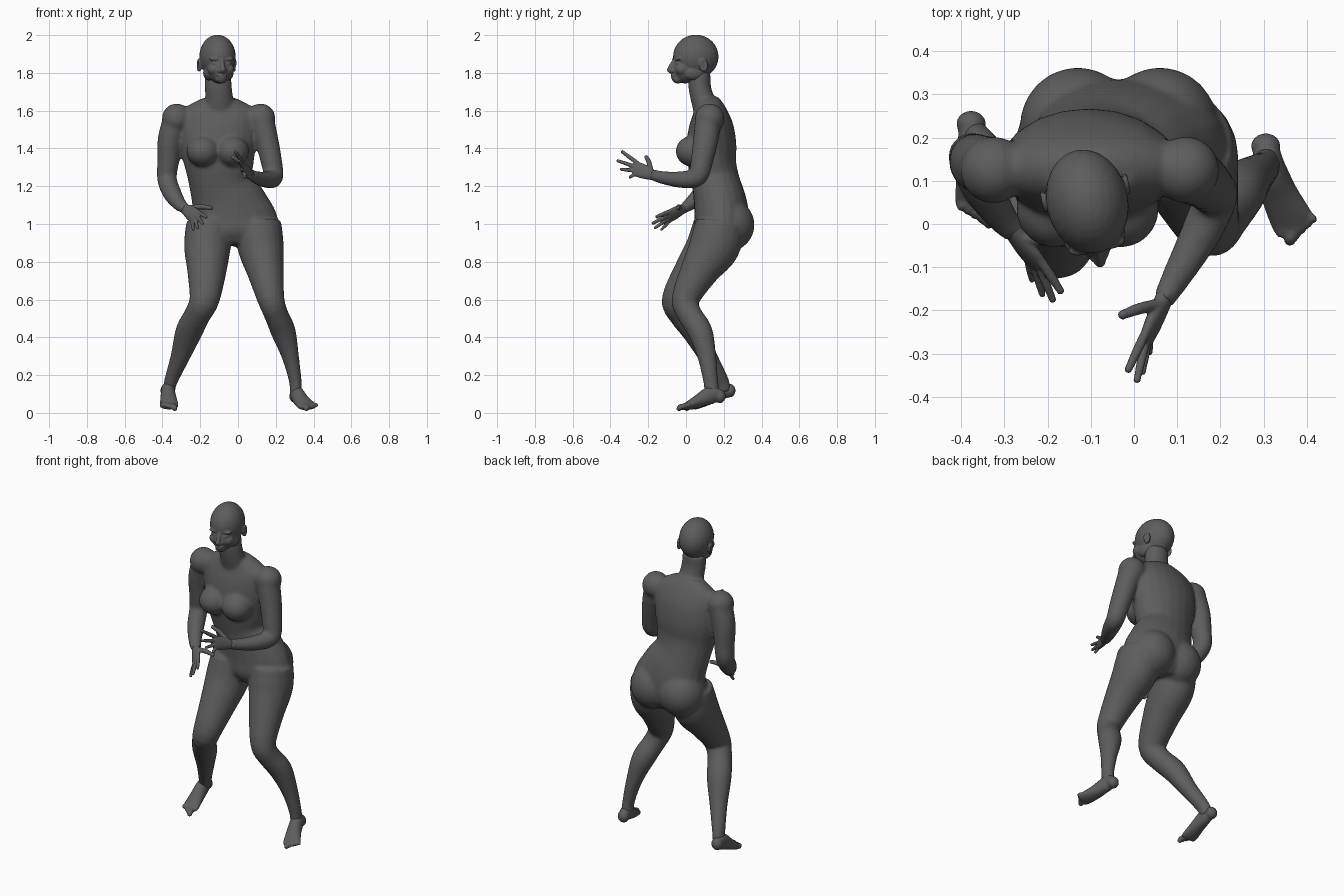
import bpy, bmesh, math
from mathutils import Vector, Matrix

cube = bpy.data.objects.get("Cube")
if cube:
    bpy.data.objects.remove(cube, do_unlink=True)

GREY = (0.11, 0.11, 0.11, 1)
skin = bpy.data.materials.new("dark_grey")
skin.use_nodes = True
skin.diffuse_color = GREY
skin.node_tree.nodes["Principled BSDF"].inputs["Base Color"].default_value = GREY


def spline(points, steps=4):
    """Catmull-Rom through tuples of position and radii."""
    rows = [Vector(p) for p in points]
    rows = [rows[0] * 2 - rows[1]] + rows + [rows[-1] * 2 - rows[-2]]
    out = []
    for a, b, c, d in zip(rows, rows[1:], rows[2:], rows[3:]):
        for k in range(steps):
            t = k / steps
            out.append(0.5 * (2 * b + (c - a) * t + (2 * a - 5 * b + 4 * c - d) * t * t
                              + (3 * b - a - 3 * c + d) * t ** 3))
    return out + [rows[-2]]


def tube(bm, points, side=(1, 0, 0), sides=20):
    """Closed loft; each point is x, y, z, radius along side, radius across."""
    rows = spline(points)
    rings = []
    for i, row in enumerate(rows):
        centre = row.to_3d() if len(row) == 3 else Vector(row[:3])
        ahead, behind = rows[min(i + 1, len(rows) - 1)], rows[max(i - 1, 0)]
        along = (Vector(ahead[:3]) - Vector(behind[:3])).normalized()
        u = Vector(side)
        u = (u - along * u.dot(along)).normalized()
        v = along.cross(u)
        rings.append([bm.verts.new(centre + u * row[3] * math.cos(a) + v * row[4] * math.sin(a))
                      for a in (2 * math.pi * k / sides for k in range(sides))])
    for low, high in zip(rings, rings[1:]):
        for k in range(sides):
            n = (k + 1) % sides
            bm.faces.new((low[k], low[n], high[n], high[k]))
    bm.faces.new(rings[0][::-1])
    bm.faces.new(rings[-1])


def blob(bm, centre, radii):
    matrix = Matrix.Translation(centre) @ Matrix.Diagonal((*radii, 1))
    bmesh.ops.create_uvsphere(bm, u_segments=24, v_segments=16, radius=1, matrix=matrix)


def finger(bm, base, tip, radius, bend=(0, 0, 0)):
    base, tip = Vector(base), Vector(tip)
    middle = (base + tip) / 2 + Vector(bend)
    along = (tip - base).normalized()
    side = along.orthogonal()
    tube(bm, [(*base, radius, radius), (*middle, radius, radius),
              (*(tip - along * radius), radius * 0.8, radius * 0.8)], side, 12)
    blob(bm, tip - along * radius, [radius * 0.85] * 3)


def finish(name, bm, voxel, smooth):
    """Fuse overlapping pieces into one smooth skin."""
    mesh = bpy.data.meshes.new(name)
    bmesh.ops.recalc_face_normals(bm, faces=bm.faces)
    bm.to_mesh(mesh)
    bm.free()
    obj = bpy.data.objects.new(name, mesh)
    bpy.context.collection.objects.link(obj)
    remesh = obj.modifiers.new("fuse", 'REMESH')
    remesh.mode = 'VOXEL'
    remesh.voxel_size = voxel
    relax = obj.modifiers.new("relax", 'SMOOTH')
    relax.factor, relax.iterations = 0.5, smooth
    graph = bpy.context.evaluated_depsgraph_get()
    baked = bpy.data.meshes.new_from_object(obj.evaluated_get(graph))
    obj.modifiers.clear()
    obj.data = baked
    baked.name = name
    baked.materials.clear()
    baked.materials.append(skin)
    for poly in baked.polygons:
        poly.use_smooth = True
        poly.material_index = 0
    return obj


# Body: trunk and neck
body = bmesh.new()
tube(body, [(-.03, .18, .89, .17, .10), (-.028, .185, .95, .245, .14), (-.035, .19, 1.03, .238, .145),
            (-.055, .18, 1.12, .20, .14), (-.09, .158, 1.22, .17, .128), (-.10, .138, 1.32, .185, .128),
            (-.105, .135, 1.42, .205, .132), (-.10, .133, 1.52, .21, .118),
            (-.10, .125, 1.60, .20, .088), (-.10, .11, 1.66, .10, .06)])
tube(body, [(-.10, .11, 1.60, .085, .07), (-.10, .085, 1.67, .074, .062),
            (-.105, .072, 1.73, .072, .06), (-.107, .07, 1.80, .07, .06)])
# Chest, seat and shoulders
for x in (-.185, -.03):
    blob(body, (x, .035, 1.385), (.088, .09, .082))
for x in (-.13, .06):
    blob(body, (x, .225, .995), (.135, .138, .14))
for x in (-.325, .12):
    blob(body, (x, .125, 1.56), (.078, .078, .078))

# Arms, shoulder to wrist
tube(body, [(-.32, .13, 1.58, .07, .07), (-.36, .14, 1.45, .065, .068), (-.37, .15, 1.33, .058, .06),
            (-.376, .15, 1.24, .052, .054), (-.35, .085, 1.165, .05, .048),
            (-.31, .02, 1.105, .038, .035), (-.275, -.02, 1.078, .03, .024)])
tube(body, [(.115, .12, 1.58, .07, .07), (.15, .105, 1.45, .063, .067), (.175, .085, 1.34, .057, .06),
            (.188, .06, 1.25, .052, .052), (.155, -.02, 1.235, .047, .045),
            (.10, -.12, 1.245, .035, .035), (.066, -.18, 1.262, .025, .03)])

# Legs, hip to ankle
tube(body, [(.105, .18, 1.0, .125, .13), (.12, .15, .88, .123, .135), (.145, .07, .75, .098, .102),
            (.175, -.003, .60, .072, .074), (.203, .02, .52, .064, .066), (.24, .075, .43, .066, .066),
            (.277, .11, .30, .046, .05), (.303, .13, .17, .034, .04), (.307, .14, .09, .033, .04)])
tube(body, [(-.15, .17, 1.0, .125, .13), (-.162, .135, .88, .124, .135), (-.165, .04, .75, .104, .105),
            (-.178, -.053, .60, .08, .076), (-.215, -.025, .52, .07, .067), (-.26, .045, .43, .072, .066),
            (-.305, .115, .30, .052, .05), (-.355, .185, .17, .036, .042), (-.367, .2, .11, .033, .04)])
finish("body", body, .009, 10)

# Head, turned slightly to its left
head = bmesh.new()
blob(head, (0, .002, 1.886), (.095, .122, .116))
blob(head, (0, -.055, 1.822), (.07, .07, .078))
blob(head, (0, -.095, 1.768), (.032, .032, .024))
tube(head, [(0, -.108, 1.872, .009, .012), (0, -.126, 1.842, .011, .014), (0, -.139, 1.815, .015, .013),
            (0, -.12, 1.802, .014, .01)])
blob(head, (0, -.141, 1.816), (.013, .014, .012))
blob(head, (0, -.121, 1.786), (.027, .012, .007))
blob(head, (0, -.119, 1.774), (.023, .012, .007))
for s in (-1, 1):
    blob(head, (s * .036, -.102, 1.873), (.032, .016, .009))
    blob(head, (s * .034, -.101, 1.85), (.018, .014, .009))
    blob(head, (s * .042, -.082, 1.818), (.03, .034, .03))
    blob(head, (s * .016, -.122, 1.81), (.01, .014, .009))
    blob(head, (s * .05, -.02, 1.80), (.03, .06, .04))
    # Ear with a raised rim
    blob(head, (s * .093, .02, 1.838), (.009, .02, .032))
    rim = [(s * .099, .022 + .02 * math.cos(a), 1.84 + .03 * math.sin(a), .006, .006)
           for a in (math.radians(d) for d in range(-90, 181, 45))]
    tube(head, rim, (1, 0, 0), 8)
skull = finish("head", head, .005, 4)
skull.data.transform(Matrix.Translation((-.108, .05, 0)) @ Matrix.Rotation(math.radians(12), 4, 'Z'))


def hand(name, wrist, knuckles, tips, thumb):
    bm = bmesh.new()
    wrist, knuckles, thumb = Vector(wrist), Vector(knuckles), Vector(thumb)
    along = (knuckles - wrist).normalized()
    side = Vector(tips[0]) - Vector(tips[3])
    side = (side - along * side.dot(along)).normalized()
    middle = wrist.lerp(knuckles, .55)
    tube(bm, [(*(wrist - along * .03), .028, .024), (*wrist, .028, .021),
              (*middle, .039, .019), (*knuckles, .039, .014)], side)
    for i, tip in enumerate(tips):
        finger(bm, knuckles - along * .015 + side * (.028 - .0187 * i), tip, .0112 - .0006 * i)
    root = wrist.lerp(knuckles, .2) + side * .018
    finger(bm, root, thumb, .0135, side * .006)
    finish(name, bm, .0045, 2)


hand("right_hand", (-.28, -.015, 1.08), (-.222, -.095, 1.038),
     [(-.165, -.163, 1.035), (-.185, -.183, 1.0), (-.21, -.17, .975), (-.235, -.135, .965)],
     (-.13, -.045, 1.085))
hand("left_hand", (.07, -.172, 1.258), (.026, -.272, 1.295),
     [(-.017, -.345, 1.388), (.005, -.37, 1.338), (.018, -.352, 1.29), (.036, -.305, 1.243)],
     (-.036, -.213, 1.362))


def foot(name, sole, big, little):
    bm = bmesh.new()
    tube(bm, sole)
    blob(bm, sole[0][:3], (.034, .03, .036))
    ball = Vector(sole[-1][:3])
    big, little = Vector(big), Vector(little)
    for i in range(5):
        tip = big.lerp(little, i / 4)
        root = tip.lerp(ball, .5) + Vector((0, .025, .008))
        finger(bm, root, tip, .0165 if i == 0 else .0125 - .0007 * i, (0, 0, .005))
    finish(name, bm, .005, 3)


foot("left_foot", [(.305, .18, .088, .03, .034), (.313, .135, .095, .036, .048), (.336, .07, .064, .043, .036),
                   (.365, .01, .038, .05, .022), (.376, -.012, .032, .046, .016)],
     (.358, -.052, .018), (.425, .005, .036))
foot("right_foot", [(-.377, .232, .118, .03, .034), (-.372, .185, .115, .036, .048), (-.368, .12, .078, .043, .036),
                    (-.365, .06, .042, .05, .022), (-.364, .038, .034, .046, .016)],
     (-.33, -.012, .019), (-.408, .03, .042))
